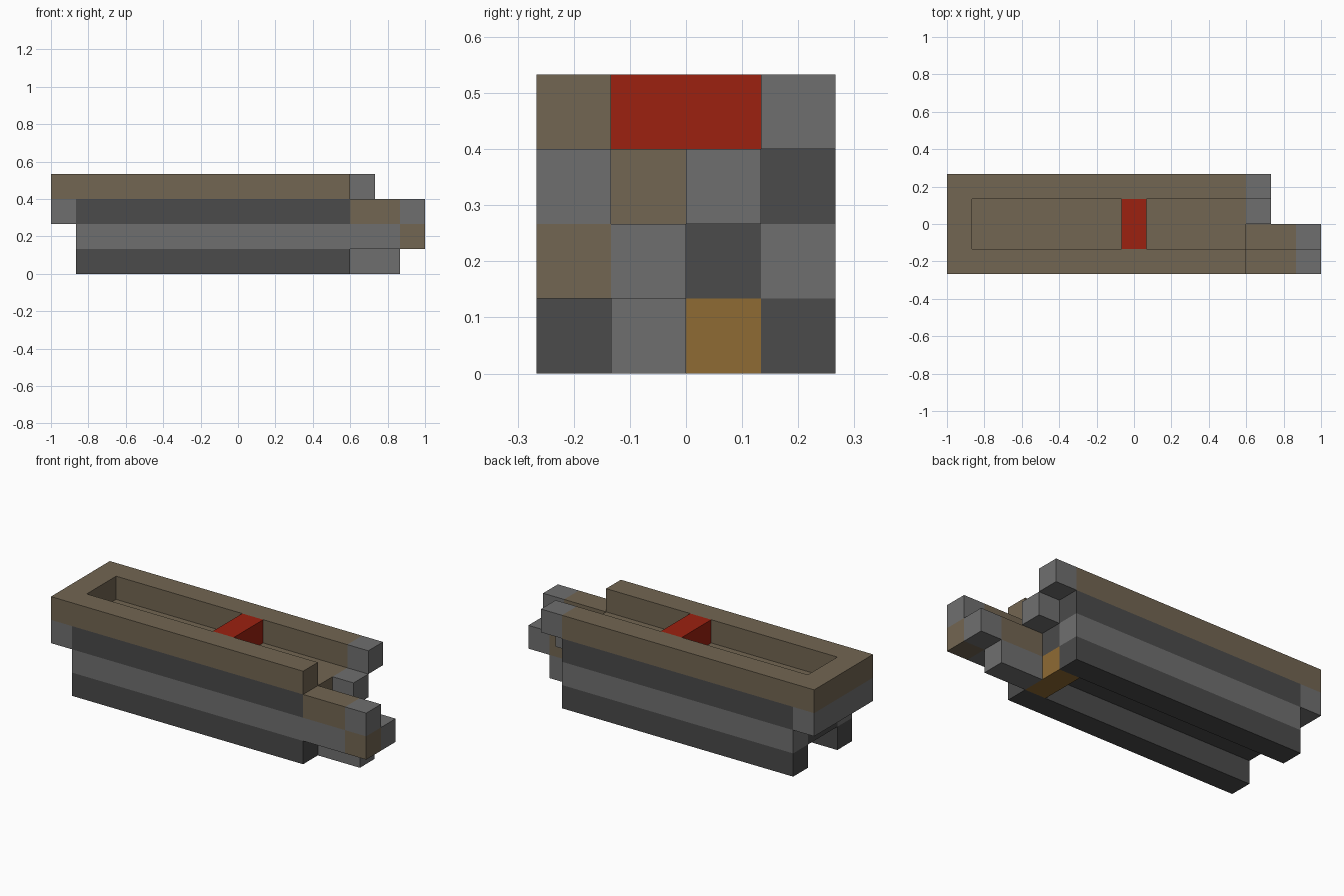
import bpy
import bmesh
from mathutils import Vector

old = bpy.data.objects.get("Cube")
if old:
    bpy.data.objects.remove(old, do_unlink=True)

CELL = 2 / 15                                  # one block of the grid
ORIGIN = Vector((-1, -2 * CELL, 0))


def material(name, rgb):
    m = bpy.data.materials.new(name)
    m.use_nodes = True
    m.diffuse_color = (*rgb, 1)
    m.node_tree.nodes["Principled BSDF"].inputs["Base Color"].default_value = (*rgb, 1)
    return m


brown = material("wood_brown", (0.171, 0.133, 0.084))
grey = material("mid_grey", (0.159, 0.159, 0.159))
dark = material("dark_grey", (0.069, 0.069, 0.069))
red = material("red", (0.332, 0.015, 0.005))
orange = material("orange_brown", (0.275, 0.147, 0.034))


def bar(name, mat, x, y, z):
    """Box filling the grid cells from start to stop along each axis."""
    lo, hi = Vector((x[0], y[0], z[0])), Vector((x[1], y[1], z[1]))
    bm = bmesh.new()
    bmesh.ops.create_cube(bm, size=1)
    for v in bm.verts:
        v.co = Vector([c * (h - l) for c, l, h in zip(v.co, lo, hi)]) * CELL
    mesh = bpy.data.meshes.new(name)
    bm.to_mesh(mesh)
    bm.free()
    mesh.materials.append(mat)
    obj = bpy.data.objects.new(name, mesh)
    obj.location = ORIGIN + (lo + hi) / 2 * CELL
    bpy.context.collection.objects.link(obj)
    return obj


BODY = (1, 12)
INNER = (1, 3)

# Layered side walls, the same on front and back
for side, y in (("front", (0, 1)), ("back", (3, 4))):
    bar(side + "_leg", dark, BODY, y, (0, 1))
    bar(side + "_stripe", grey, BODY, y, (1, 2))
    bar(side + "_panel", dark, BODY, y, (2, 3))
    bar(side + "_rail", brown, BODY, y, (3, 4))

# Core between the walls, trough floor and closed end
bar("core", dark, BODY, INNER, (1, 2))
bar("trough_floor", brown, BODY, INNER, (2, 3))
bar("end_cap", brown, (0, 1), (0, 4), (3, 4))
bar("end_lip", grey, (0, 1), (0, 4), (2, 3))

# Red bridge across the trough and the block under the body
bar("bridge", red, (7, 8), INNER, (3, 4))
bar("under_block", orange, (11, 12), INNER, (0, 1))

# Stepped arms on the open end
bar("upper_arm", brown, (12, 14), (0, 1), (2, 3))
bar("upper_arm_tip", grey, (14, 15), (0, 1), (2, 3))
bar("front_arm", grey, (12, 14), (0, 1), (1, 2))
bar("front_arm_tip", brown, (14, 15), (0, 1), (1, 2))
bar("middle_arm", brown, (12, 14), (1, 2), (1, 2))
bar("middle_arm_tip", grey, (14, 15), (1, 2), (1, 2))
bar("lower_arm", grey, (12, 14), (1, 2), (0, 1))
bar("floor_tip", grey, (12, 13), (2, 3), (2, 3))
bar("back_rail_tip", grey, (12, 13), (3, 4), (3, 4))
